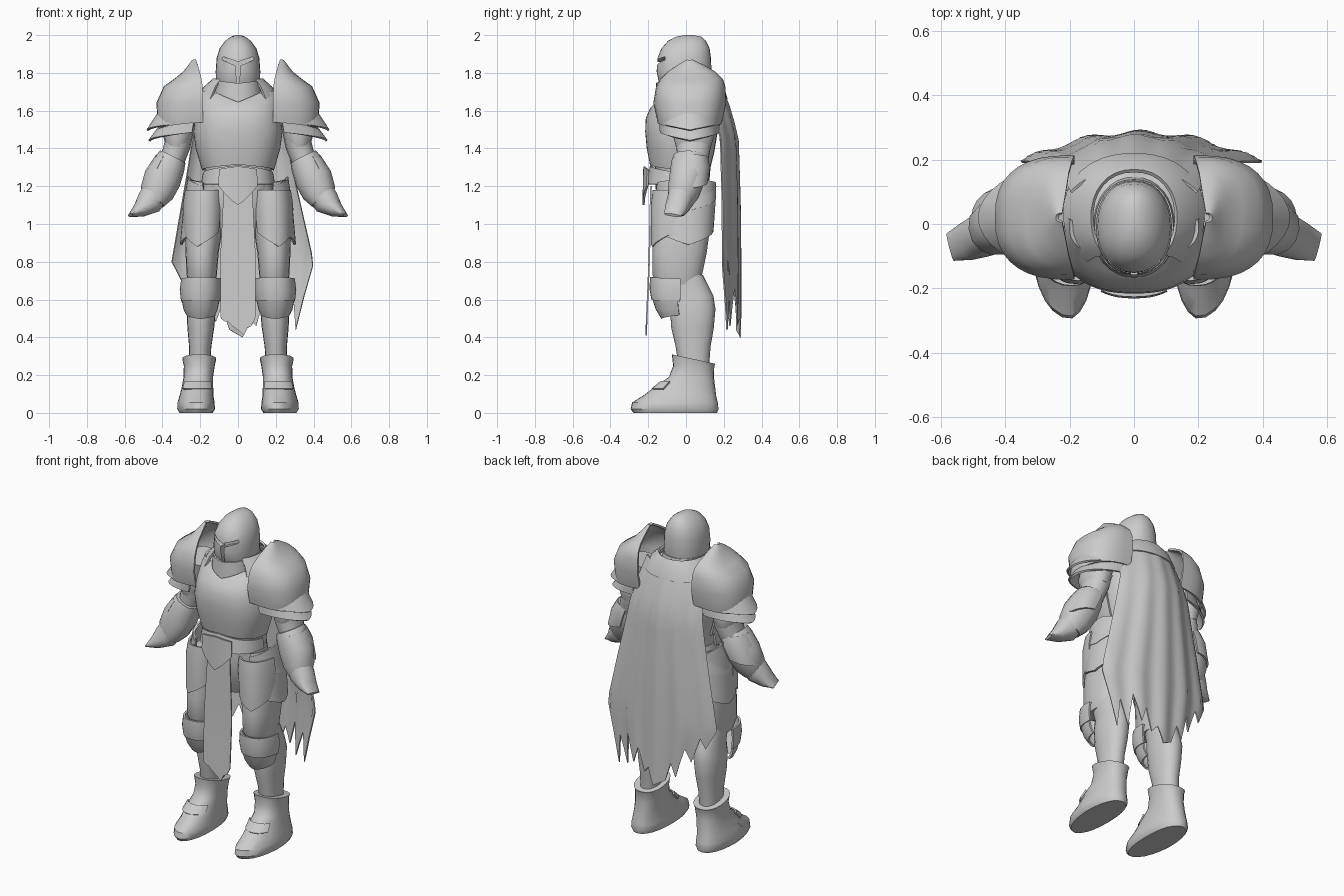
import bpy, bmesh, math
from mathutils import Vector

steel = bpy.data.materials.new("steel grey")
steel.diffuse_color = (0.6, 0.6, 0.6, 1)


def finish(name, bm, mirror=False, thick=0.0, angle=40):
    """Turn a bmesh into a finished object, optionally thickened and mirrored."""
    bmesh.ops.recalc_face_normals(bm, faces=bm.faces)
    mesh = bpy.data.meshes.new(name)
    bm.to_mesh(mesh)
    bm.free()
    ob = bpy.data.objects.new(name, mesh)
    bpy.context.collection.objects.link(ob)
    mesh.materials.append(steel)
    if thick:
        sol = ob.modifiers.new("thickness", 'SOLIDIFY')
        sol.thickness, sol.offset = thick, 0
    if mirror:
        ob.modifiers.new("mirror", 'MIRROR').use_mirror_merge = False
    shade(ob, angle)
    return ob


def shade(ob, angle=40):
    bpy.ops.object.select_all(action='DESELECT')
    ob.select_set(True)
    bpy.context.view_layer.objects.active = ob
    for mod in list(ob.modifiers):
        bpy.ops.object.modifier_apply(modifier=mod.name)
    bpy.ops.object.shade_smooth_by_angle(angle=math.radians(angle))


def oval(a, p):
    c, s = math.cos(a), math.sin(a)
    return (math.copysign(abs(c) ** (2 / p), c), math.copysign(abs(s) ** (2 / p), s))


def skin(bm, rings, closed):
    n = len(rings[0])
    for r0, r1 in zip(rings, rings[1:]):
        for i in range(n if closed else n - 1):
            j = (i + 1) % n
            bm.faces.new((r0[i], r0[j], r1[j], r1[i]))


def loft(name, rows, mirror=False, n=20, p=2.2, tilt=0.0):
    """Level rings (centre x, front y, back y, z, half width); tilt lifts the front of the last ring."""
    bm, rings = bmesh.new(), []
    for k, (cx, y0, y1, z, rx) in enumerate(rows):
        ring = []
        for i in range(n):
            c, s = oval(math.tau * i / n, p)
            lift = -s * tilt if k == len(rows) - 1 else 0
            ring.append(bm.verts.new((cx + c * rx, (y0 + y1) / 2 + s * (y1 - y0) / 2, z + lift)))
        rings.append(ring)
    skin(bm, rings, True)
    bm.faces.new(rings[0])
    bm.faces.new(rings[-1])
    return finish(name, bm, mirror)


def tube(name, rows, n=14):
    """Mirrored limb along a path: rows of (x, y, z, radius across, radius front to back)."""
    bm, rings = bmesh.new(), []
    pts = [Vector(r[:3]) for r in rows]
    for k, r in enumerate(rows):
        t = (pts[min(k + 1, len(pts) - 1)] - pts[max(k - 1, 0)]).normalized()
        a = t.cross(Vector((0, 1, 0))).normalized()
        b = a.cross(t)
        ring = []
        for i in range(n):
            c, s = oval(math.tau * i / n, 2.2)
            ring.append(bm.verts.new(pts[k] + a * c * r[3] + b * s * r[4]))
        rings.append(ring)
    skin(bm, rings, True)
    bm.faces.new(rings[0])
    bm.faces.new(rings[-1])
    return finish(name, bm, True)


def plate(name, rows, a0, a1, mirror=True, n=16, p=2.2, thick=0.012, sharp=1):
    """Curved plate, rows (cx, cy, z, rx, ry, drop); drop lowers the middle into a point."""
    bm, rings = bmesh.new(), []
    for cx, cy, z, rx, ry, drop in rows:
        ring = []
        for i in range(n + 1):
            u = i / n
            c, s = oval(math.radians(a0 + (a1 - a0) * u), p)
            ring.append(bm.verts.new((cx + c * rx, cy + s * ry, z - drop * (1 - abs(2 * u - 1)) ** sharp)))
        rings.append(ring)
    skin(bm, rings, False)
    return finish(name, bm, mirror, thick)


def interp(x, table):
    for (x0, v0), (x1, v1) in zip(table, table[1:]):
        if x <= x1:
            return v0 + (v1 - v0) * max(0, (x - x0) / (x1 - x0))
    return table[-1][1]


def cloth(name, top, ends, width, depth, bend, fold, shift=0.0, rows=14, cols=36):
    """Hanging cloth: ends is the ragged hem, width and depth are tables by height."""
    bm, grid = bmesh.new(), []
    hem = [(-1 + 2 * i / (len(ends) - 1), e) for i, e in enumerate(ends)]
    for r in range(rows + 1):
        line = []
        for c in range(cols + 1):
            u, t = -1 + 2 * c / cols, r / rows
            z = top + (interp(u, hem) - top) * t
            y = interp(z, depth) - bend * u * u + fold * math.cos(u * 14) * min(1, 0.2 + t)
            line.append(bm.verts.new((u * interp(z, width) + shift * t, y, z)))
        grid.append(line)
    skin(bm, grid, False)
    return finish(name, bm, False, 0.008, 50)


# Helmet with a T-shaped visor slit
helmet = loft("helmet", [(0, -.12, .12, 1.70, .11), (0, -.145, .13, 1.75, .117), (0, -.157, .135, 1.81, .118),
                         (0, -.15, .132, 1.88, .113), (0, -.13, .125, 1.93, .097), (0, -.095, .105, 1.97, .068),
                         (0, -.05, .08, 1.992, .037), (0, -.01, .04, 2.0, .012)], n=28)
half = [(.09, 1.89), (.088, 1.87), (.012, 1.838), (.006, 1.72)]
outline = [(0, 1.858)] + half + [(-x, z) for x, z in reversed(half)]
bm = bmesh.new()
face = bm.faces.new([bm.verts.new((x, -.3, z)) for x, z in outline])
out = bmesh.ops.extrude_face_region(bm, geom=[face])
bmesh.ops.translate(bm, vec=(0, .19, 0), verts=[v for v in out["geom"] if isinstance(v, bmesh.types.BMVert)])
cutter = finish("visor_cutter", bm)
cutter.hide_render = True
cut = helmet.modifiers.new("visor", 'BOOLEAN')
cut.object, cut.solver = cutter, 'EXACT'
shade(helmet)
bpy.data.objects.remove(cutter)
plate("helmet_skirt", [(0, -.01, 1.765, .116, .142, .02), (0, -.01, 1.72, .122, .15, .075)],
      -270, 90, False, 32, sharp=2.5)
plate("neck_scarf", [(0, .02, 1.765, .13, .145, 0), (0, .03, 1.725, .175, .165, 0), (0, .03, 1.66, .215, .185, 0)],
      -50, 230, False, 24)

# Torso, breastplate, belt and hips
loft("torso", [(0, -.16, .12, 1.18, .17), (0, -.165, .13, 1.30, .178), (0, -.18, .15, 1.38, .2),
               (0, -.185, .17, 1.50, .215), (0, -.175, .18, 1.58, .21), (0, -.13, .18, 1.65, .2),
               (0, -.10, .17, 1.70, .175), (0, -.08, .13, 1.735, .115)], n=28, p=2.5)
plate("breastplate", [(0, -.01, 1.71, .195, .095, .03), (0, -.01, 1.66, .208, .135, .01), (0, -.02, 1.61, .212, .165, 0),
                      (0, -.02, 1.56, .22, .187, 0), (0, -.02, 1.49, .23, .19, 0), (0, -.02, 1.40, .218, .182, 0),
                      (0, -.02, 1.285, .185, .165, -.03)], -190, 10, False, 26, 2.4)
plate("belt", [(0, -.02, 1.27, .18, .165, -.04), (0, -.02, 1.21, .19, .18, 0)], -180, 0, False, 20, 2.4)
plate("belt_point", [(0, -.02, 1.29, .185, .2, -.015), (0, -.02, 1.20, .19, .205, .1)], -118, -62, False, 10, 2.4)
loft("pelvis", [(0, -.10, .08, .92, .10), (0, -.14, .12, 1.02, .17), (0, -.16, .13, 1.12, .2),
                (0, -.16, .125, 1.22, .18)])

# Front cloth and cape
cloth("front_cloth", 1.2, [.50, .485, .48, .46, .445, .43, .41, .45, .46, .50],
      [(.4, .09), (.8, .095), (1.2, .075)], [(.4, -.212), (.8, -.195), (1.1, -.188), (1.2, -.185)], 0, 0, rows=8, cols=18)
cloth("cape", 1.72, [.80, .68, .74, .58, .66, .48, .56, .44, .42, .40, .50, .46, .60, .50, .66, .46, .62, .44, .78],
      [(.4, .31), (.6, .34), (.8, .375), (1.0, .335), (1.3, .275), (1.55, .23), (1.72, .195)],
      [(.4, .28), (.8, .282), (1.1, .281), (1.45, .272), (1.6, .235), (1.72, .188)], .09, .008, .025)

# Shoulder guards with a tall inner spike, and flared lames
plate("shoulder_guard", [(.2, .02, 1.54, .218, .165, .04), (.2, .02, 1.64, .226, .187, 0),
                         (.2, .025, 1.725, .188, .178, 0), (.202, .03, 1.765, .13, .16, 0),
                         (.208, .03, 1.80, .08, .125, 0), (.215, .025, 1.835, .045, .07, 0),
                         (.224, .02, 1.865, .014, .012, 0)], -92, 92, n=18, p=2.5)
for i in range(2):
    z = 1.56 - .055 * i
    plate(f"shoulder_lame_{i + 1}", [(.2, .02, z + .05, .218 - .02 * i, .16, .02),
                                     (.2, .02, z - .02, .28 - .01 * i, .165 - .01 * i, .045)], -80, 80, p=1.9)

# Arms
tube("upper_arm", [(.27, .03, 1.64, .07, .1), (.305, .04, 1.52, .075, .1), (.32, .04, 1.42, .07, .095),
                   (.35, .035, 1.33, .065, .08), (.38, .02, 1.27, .06, .07)])
tube("upper_arm_guard", [(.315, .04, 1.53, .072, .105), (.32, .04, 1.47, .08, .112), (.325, .04, 1.41, .058, .095)])
tube("forearm_guard", [(.345, .02, 1.355, .075, .088), (.365, .018, 1.315, .088, .098), (.4, .005, 1.24, .1, .095),
                       (.43, -.015, 1.165, .09, .085), (.45, -.03, 1.115, .062, .065)])
plate("elbow_guard", [(.35, .02, 1.355, .08, .09, -.01), (.368, .02, 1.30, .1, .102, 0),
                      (.4, .01, 1.22, .1, .098, .03)], -60, 100, n=10)
tube("hand", [(.435, -.02, 1.17, .07, .07), (.47, -.035, 1.115, .072, .068), (.52, -.055, 1.075, .042, .06),
              (.57, -.072, 1.047, .008, .045)])

# Legs
loft("thigh", [(.19, -.15, .07, .68, .07), (.192, -.178, .085, .73, .08), (.19, -.178, .11, .85, .088),
               (.178, -.168, .13, 1.0, .1), (.14, -.15, .13, 1.14, .11)], True)
loft("shin", [(.205, -.035, .12, .22, .055), (.2, -.055, .13, .35, .059), (.197, -.078, .147, .45, .071),
              (.195, -.085, .156, .55, .078), (.19, -.085, .145, .62, .07), (.19, -.11, .09, .73, .068)], True)
plate("knee_guard_upper", [(.195, -.045, .71, .1, .14, -.01), (.197, -.045, .655, .106, .142, 0),
                           (.198, -.045, .59, .098, .132, -.01)], -185, 5)
plate("knee_guard_lower", [(.198, -.045, .63, .1, .135, 0), (.198, -.04, .55, .085, .115, 0),
                           (.198, -.035, .52, .07, .09, .02)], -180, 0)

# Hip and thigh plates
plate("hip_guard", [(.15, 0, 1.20, .11, .155, -.05), (.155, 0, 1.10, .128, .15, 0),
                    (.165, 0, .96, .136, .14, .07)], -75, 85)
plate("hip_guard_upper", [(.14, 0, 1.22, .115, .155, -.02), (.15, 0, 1.13, .138, .155, .06)], -70, 80)
plate("front_thigh_guard", [(.175, -.01, 1.18, .10, .16, 0), (.18, -.01, 1.10, .108, .17, 0),
                            (.185, -.01, .96, .1, .17, .08)], -140, -10)

# Boots, slanted at the outer toes, with a lame over the instep
boot = loft("boot", [(.222, -.285, .165, 0, .088), (.222, -.3, .172, .02, .1), (.222, -.292, .168, .055, .098),
                     (.22, -.235, .16, .09, .09), (.215, -.175, .155, .13, .084), (.21, -.09, .148, .19, .078),
                     (.205, -.068, .15, .25, .082), (.205, -.075, .155, .285, .09)], True, 24, 2.3, .025)
for v in boot.data.vertices:
    if v.co.z < .1 and v.co.y < -.1:
        v.co.y += max(0, abs(v.co.x) - .2) * .45
plate("instep_lame", [(.213, -.02, .165, .08, .108, 0), (.217, -.03, .125, .086, .149, 0)], -145, -35, n=10)
